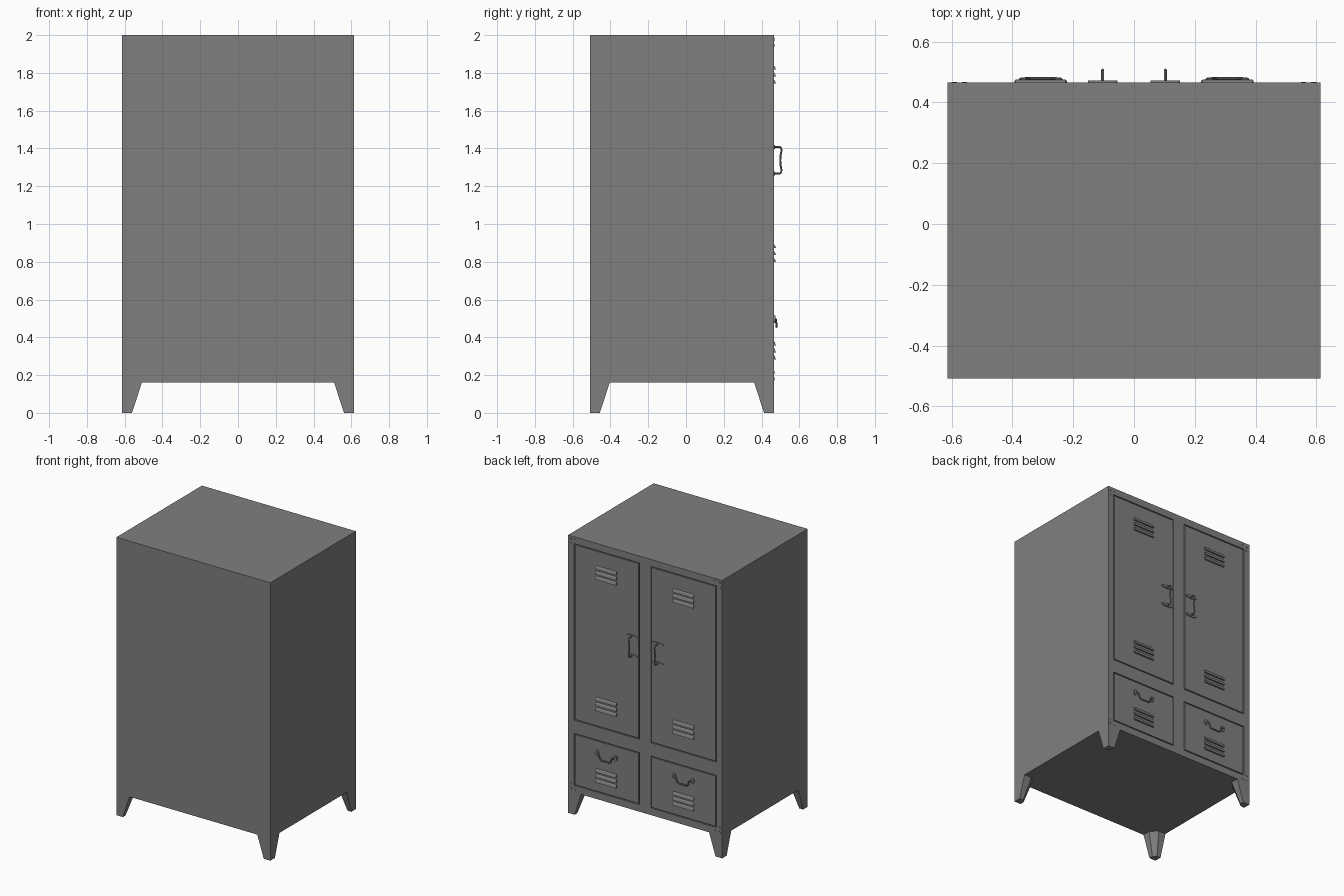
import bpy, bmesh, math
from mathutils import Matrix

if "Cube" in bpy.data.objects:
    bpy.data.objects.remove(bpy.data.objects["Cube"])

steel = bpy.data.materials.new("grey_steel")
steel.diffuse_color = (0.215, 0.215, 0.215, 1)
steel.use_nodes = True
steel.node_tree.nodes["Principled BSDF"].inputs["Base Color"].default_value = steel.diffuse_color

HX, BACK, FACE = 0.613, -0.508, 0.465      # half width, blank side, door side
Z0, Z1 = 0.16, 2.0
RECESS = FACE - 0.008


def finish(name, bm):
    bmesh.ops.recalc_face_normals(bm, faces=bm.faces)
    me = bpy.data.meshes.new(name)
    bm.to_mesh(me)
    bm.free()
    ob = bpy.data.objects.new(name, me)
    bpy.context.collection.objects.link(ob)
    me.materials.append(steel)
    return ob


def add_box(bm, x0, x1, y0, y1, z0, z1):
    m = Matrix.Translation(((x0 + x1) / 2, (y0 + y1) / 2, (z0 + z1) / 2))
    m = m @ Matrix.Diagonal((abs(x1 - x0), y1 - y0, z1 - z0, 1))
    bmesh.ops.create_cube(bm, size=1, matrix=m)


def loft(bm, a, b):
    """Closed solid between two matching rings of points."""
    va, vb = [bm.verts.new(p) for p in a], [bm.verts.new(p) for p in b]
    n = len(a)
    bm.faces.new(va)
    bm.faces.new(vb[::-1])
    for i in range(n):
        bm.faces.new((va[i], va[(i + 1) % n], vb[(i + 1) % n], vb[i]))


def add_disc(bm, x, z, rx, rz, h):
    ring = [(x + rx * math.cos(t * math.tau / 12), z + rz * math.sin(t * math.tau / 12))
            for t in range(12)]
    loft(bm, [(u, FACE - 0.001, v) for u, v in ring], [(u, FACE + h, v) for u, v in ring])


def tube(name, pts, r):
    cu = bpy.data.curves.new(name, 'CURVE')
    cu.dimensions = '3D'
    cu.bevel_depth, cu.bevel_resolution, cu.use_fill_caps = r, 2, True
    sp = cu.splines.new('POLY')
    sp.points.add(len(pts) - 1)
    for p, co in zip(sp.points, pts):
        p.co = (*co, 1)
    ob = bpy.data.objects.new(name, cu)
    bpy.context.collection.objects.link(ob)
    cu.materials.append(steel)
    bpy.ops.object.select_all(action='DESELECT')
    ob.select_set(True)
    bpy.context.view_layer.objects.active = ob
    bpy.ops.object.convert(target='MESH')
    bpy.ops.object.shade_smooth_by_angle()


# cabinet body
bm = bmesh.new()
add_box(bm, -HX, HX, BACK, RECESS, Z0, Z1)
finish("cabinet_body", bm)

# face frame around door and drawer openings
XI, XO = 0.045, 0.567
DOOR, DRAWER = (0.68, 1.95), (0.21, 0.585)
bm = bmesh.new()
for a, b in ((-HX, -XO), (-XI, XI), (XO, HX)):
    add_box(bm, a, b, RECESS, FACE, Z0, Z1)
for s in (-1, 1):
    for a, b in ((Z0, DRAWER[0]), (DRAWER[1], DOOR[0]), (DOOR[1], Z1)):
        add_box(bm, *sorted((s * XI, s * XO)), RECESS, FACE, a, b)
finish("face_frame", bm)

for s, side in ((-1, "left"), (1, "right")):
    # door and drawer panels set in with a narrow gap
    g = 0.007
    for name, (a, b) in (("door", DOOR), ("drawer", DRAWER)):
        bm = bmesh.new()
        add_box(bm, *sorted((s * (XI + g), s * (XO - g))), RECESS, FACE, a + g, b - g)
        finish(f"{side}_{name}", bm)

    # louvre vents, three per group
    bm = bmesh.new()
    for zc in (1.79, 0.845, 0.33):
        for k in (-1, 0, 1):
            z = zc + k * 0.037
            prof = [(FACE - 0.001, z + 0.014), (FACE + 0.006, z + 0.006),
                    (FACE + 0.011, z - 0.01), (FACE - 0.001, z - 0.01)]
            loft(bm, [(s * 0.225, y, w) for y, w in prof],
                 [(s * 0.39, y, w) for y, w in prof])
    finish(f"{side}_louvres", bm)

    # upright door handle with mounting plates
    x = s * 0.103
    prof = [(0, 1.408), (0.032, 1.408), (0.038, 1.402), (0.041, 1.39), (0.036, 1.365),
            (0.034, 1.338), (0.036, 1.31), (0.041, 1.285), (0.038, 1.273),
            (0.032, 1.268), (0, 1.268)]
    tube(f"{side}_door_handle", [(x, FACE + y, z) for y, z in prof], 0.005)
    bm = bmesh.new()
    for z in (1.408, 1.268):
        add_disc(bm, x, z, 0.048, 0.011, 0.007)
    finish(f"{side}_door_handle_plates", bm)

    # drop handle on the drawer
    x = s * 0.307
    half = [(0.07, 0.004, 0.495), (0.066, 0.012, 0.495), (0.052, 0.013, 0.49),
            (0.044, 0.014, 0.465), (0.034, 0.014, 0.455)]
    pts = [(x - u, FACE + y, z) for u, y, z in half]
    pts += [(x + u, FACE + y, z) for u, y, z in half[::-1]]
    tube(f"{side}_drawer_handle", pts, 0.005)
    bm = bmesh.new()
    for u in (-0.073, 0.073):
        add_disc(bm, x + u, 0.495, 0.014, 0.02, 0.008)
    finish(f"{side}_drawer_handle_plates", bm)

    # corner rivets
    bm = bmesh.new()
    for u, v in ((0.022, 0.022), (0.055, 0.02), (0.02, 0.055)):
        for z in (Z1 - v, Z0 + v):
            add_disc(bm, s * (HX - u), z, 0.008, 0.008, 0.003)
    finish(f"{side}_rivets", bm)

    # tapered legs with a bevelled inner corner
    for y0, d, end in ((BACK, 1, "front"), (FACE, -1, "back")):
        def ring(w, c, z):
            p = [(0, 0), (w, 0), (w, w - c), (w - c, w), (0, w)]
            return [(s * (HX - u), y0 + d * v, z) for u, v in p]
        bm = bmesh.new()
        loft(bm, ring(0.052, 0.022, 0), ring(0.104, 0.045, Z0))
        finish(f"{end}_{side}_leg", bm)
